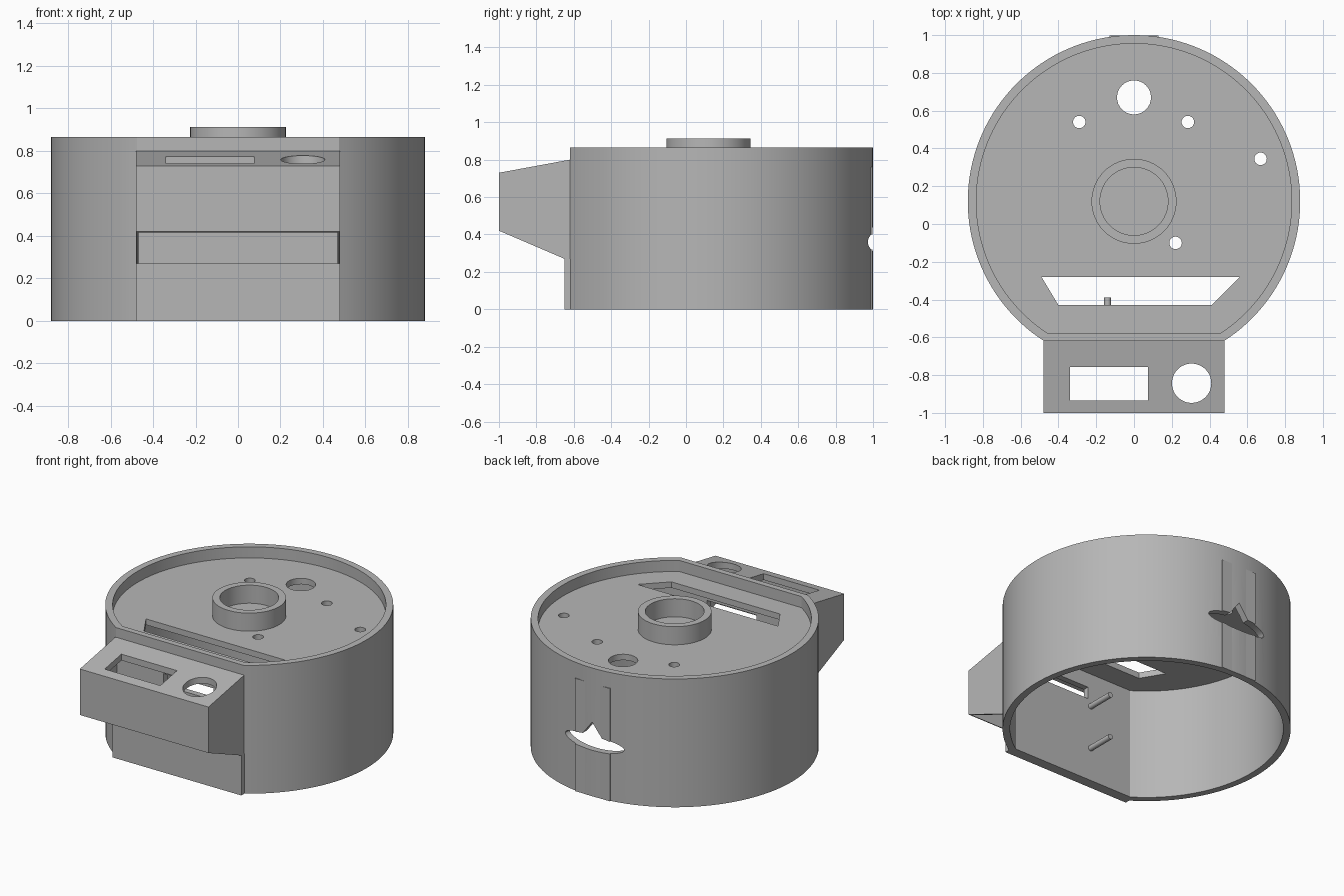
import bpy, bmesh
from math import sin, cos, asin, pi, radians

if "Cube" in bpy.data.objects:
    bpy.data.objects.remove(bpy.data.objects["Cube"])

grey = bpy.data.materials.new("plain grey")
grey.use_nodes = True
colour = (0.47, 0.47, 0.47, 1)
grey.diffuse_color = colour
grey.node_tree.nodes["Principled BSDF"].inputs["Base Color"].default_value = colour

CENTRE = 0.12  # y of the round housing's axis
FLOOR_TOP, FLOOR_BOTTOM, RIM = 0.79, 0.75, 0.865


def prism(name, profile, low, high, axis="Z"):
    """Extrude a 2D profile along an axis."""
    place = {"X": lambda u, v, w: (w, u, v),
             "Y": lambda u, v, w: (u, w, v),
             "Z": lambda u, v, w: (u, v, w)}[axis]
    bm = bmesh.new()
    a, b = [[bm.verts.new(place(u, v, w)) for u, v in profile] for w in (low, high)]
    bm.faces.new(a)
    bm.faces.new(b)
    for i in range(len(a)):
        j = (i + 1) % len(a)
        bm.faces.new((a[i], a[j], b[j], b[i]))
    bmesh.ops.recalc_face_normals(bm, faces=bm.faces)
    mesh = bpy.data.meshes.new(name)
    bm.to_mesh(mesh)
    bm.free()
    mesh.materials.append(grey)
    obj = bpy.data.objects.new(name, mesh)
    bpy.context.collection.objects.link(obj)
    return obj


def ellipse(x, y, rx, ry=None, n=32):
    ry = ry or rx
    return [(x + rx * cos(2 * pi * i / n), y + ry * sin(2 * pi * i / n)) for i in range(n)]


def rect(x0, x1, y0, y1):
    return [(x0, y0), (x1, y0), (x1, y1), (x0, y1)]


def flatted_circle(r, chord, n=112):
    """Circle about the housing axis, cut off flat at the front."""
    a = asin((chord - CENTRE) / r)
    return [(r * cos(a + (pi - 2 * a) * i / n), CENTRE + r * sin(a + (pi - 2 * a) * i / n))
            for i in range(n + 1)]


def cut(obj, *cutters):
    for cutter in cutters:
        cutter.hide_render = True
        mod = obj.modifiers.new("cut", "BOOLEAN")
        mod.operation, mod.solver, mod.object = "DIFFERENCE", "EXACT", cutter
        graph = bpy.context.evaluated_depsgraph_get()
        mesh = bpy.data.meshes.new_from_object(obj.evaluated_get(graph))
        obj.modifiers.clear()
        obj.data = mesh
        bpy.data.objects.remove(cutter)


# Housing: a drum with a flat front, a sunken top and an open bottom
housing = prism("housing", flatted_circle(0.88, -0.62), 0, RIM)
inner = flatted_circle(0.835, -0.58)
cut(housing,
    prism("top_recess", inner, FLOOR_TOP, 1),
    prism("cavity", inner, -0.1, FLOOR_BOTTOM))

# Holes through the floor
for x, y, r in [(0, 0.67, 0.09), (-0.29, 0.54, 0.033), (0.285, 0.54, 0.033),
                (0.67, 0.345, 0.033), (0.22, -0.1, 0.033)]:
    cut(housing, prism("hole", ellipse(x, y, r), 0.7, 0.85))
trapezoid = [(-0.49, -0.28), (-0.4, -0.43), (0.41, -0.43), (0.56, -0.28)]
cut(housing, prism("floor_slot", trapezoid, 0.7, 0.85))

# Cable slot through the flat wall
cut(housing, prism("wall_slot", rect(-0.12, 0.25, 0.57, 0.65), -0.7, -0.5, "Y"))

# Rear pad and cable opening with a pointed top
pad = prism("rear_pad", rect(-0.13, 0.13, 0.97, 0.998), 0.0, 0.76)
peak = [(-0.1, 0.37), (0.1, 0.37), (0, 0.5)]
for part in (housing, pad):
    cut(part,
        prism("opening", ellipse(0, 0.36, 0.22, 0.05), 0.8, 1.2, "Y"),
        prism("opening_peak", peak, 0.8, 1.2, "Y"))

# Raised ring in the middle of the floor
boss = prism("centre_ring", ellipse(0, CENTRE, 0.225, n=64), 0.77, 0.912)
cut(boss, prism("bore", ellipse(0, CENTRE, 0.18, n=64), FLOOR_TOP, 1))

# Front control box: thin walls, open below
box = prism("control_box", [(-1, 0.42), (-0.65, 0.27), (-0.62, 0.27), (-0.62, 0.8), (-1, 0.73)],
            -0.48, 0.48, "X")
hollow = [(-0.988, 0.2), (-0.988, 0.69), (-0.5, 0.78), (-0.5, 0.2)]
cut(box,
    prism("box_hollow", hollow, -0.468, 0.468, "X"),
    prism("display_window", rect(-0.34, 0.075, -0.935, -0.757), 0.6, 0.9),
    prism("button_hole", ellipse(0.305, -0.843, 0.104, n=48), 0.6, 0.9))

# Plate below the box, and two pins inside the flat wall
prism("front_plate", rect(-0.48, 0.48, -0.65, -0.61), 0, 0.27)
for z in (0.225, 0.52):
    prism("inner_pin", ellipse(-0.14, z, 0.018, n=16), -0.6, -0.39, "Y")

# Smooth the round walls, keep edges sharp
for obj in bpy.context.collection.objects:
    if obj.type == "MESH" and grey.name in obj.data.materials:
        obj.select_set(True)
        bpy.context.view_layer.objects.active = obj
bpy.ops.object.shade_smooth_by_angle(angle=radians(30))
